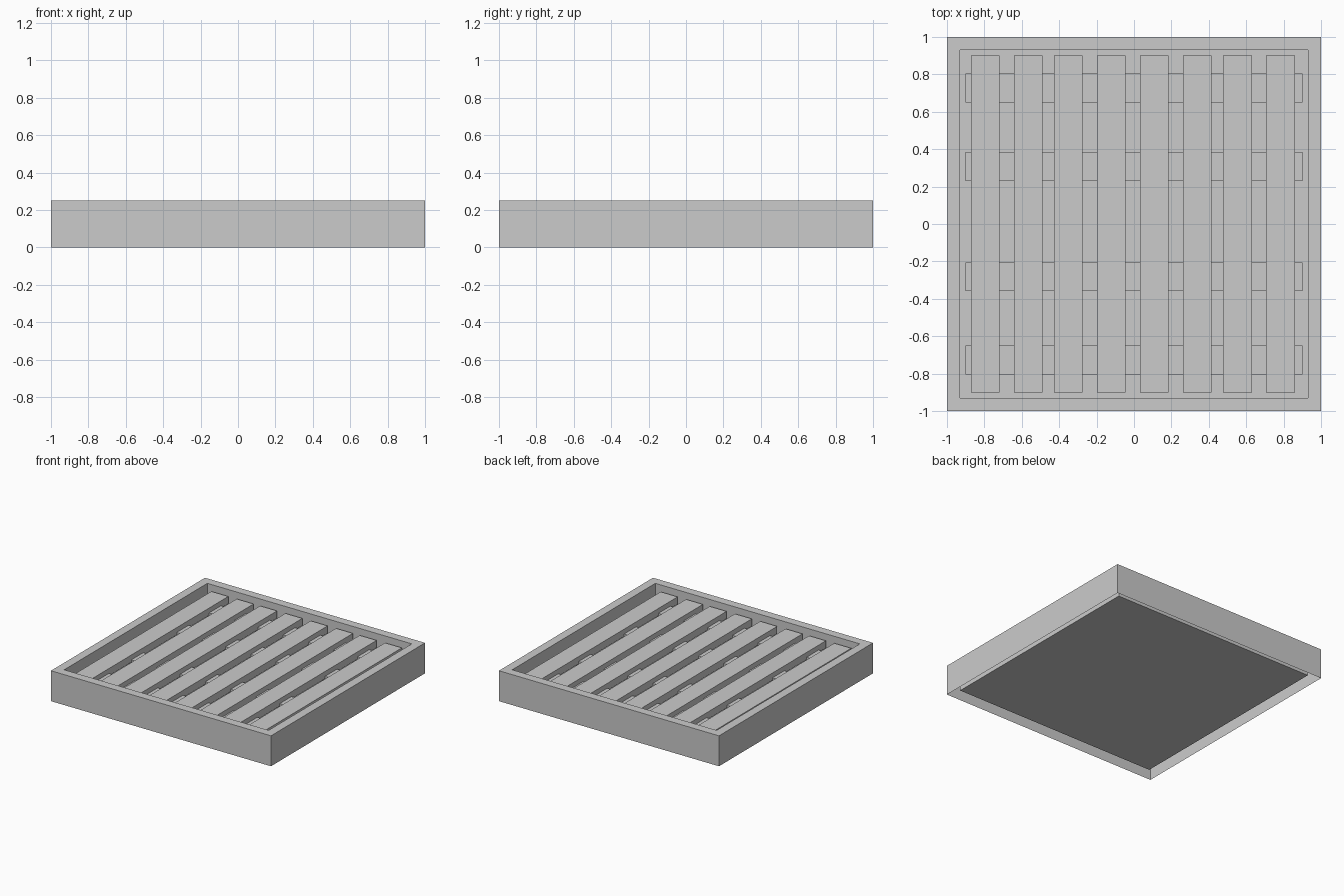
import bpy, bmesh
from mathutils import Vector

if "Cube" in bpy.data.objects:
    bpy.data.objects.remove(bpy.data.objects["Cube"])

FLOOR, SLAT_TOP, CROSS_TOP, THICK = 0.03, 0.21, 0.17, 0.06


def finish(bm, name):
    mesh = bpy.data.meshes.new(name)
    bm.to_mesh(mesh)
    bm.free()
    obj = bpy.data.objects.new(name, mesh)
    bpy.context.collection.objects.link(obj)
    return obj


def box(name, x0, x1, y0, y1, z0, z1):
    bm = bmesh.new()
    bmesh.ops.create_cube(bm, size=1)
    bmesh.ops.scale(bm, verts=bm.verts, vec=(x1 - x0, y1 - y0, z1 - z0))
    bmesh.ops.translate(bm, verts=bm.verts,
                        vec=((x0 + x1) / 2, (y0 + y1) / 2, (z0 + z1) / 2))
    return finish(bm, name)


# Tray: hollow shell, open below, with the top inset and pushed down to a floor
bm = bmesh.new()
bmesh.ops.create_cube(bm, size=1)
bmesh.ops.scale(bm, verts=bm.verts, vec=(2, 2, 0.25))
bmesh.ops.translate(bm, verts=bm.verts, vec=(0, 0, 0.125))
bottom = min(bm.faces, key=lambda f: f.calc_center_median().z)
bmesh.ops.delete(bm, geom=[bottom], context='FACES_ONLY')
top = max(bm.faces, key=lambda f: f.calc_center_median().z)
bmesh.ops.inset_region(bm, faces=[top], thickness=0.1)
walls = bmesh.ops.extrude_discrete_faces(bm, faces=[top])
floor = walls["faces"][0]
bmesh.ops.translate(bm, verts=floor.verts, vec=Vector((0, 0, FLOOR - 0.25)))
finish(bm, "tray")

# Lower cross slats, running left to right
for i, y in enumerate((-0.727, -0.282, 0.308, 0.727)):
    box(f"cross_slat_{i + 1}", -0.9, 0.9, y - 0.077, y + 0.077,
        CROSS_TOP - THICK, CROSS_TOP)

# Upper slats, running front to back
for i, x in enumerate((-0.795, -0.565, -0.352, -0.122, 0.108, 0.338, 0.553, 0.783)):
    box(f"top_slat_{i + 1}", x - 0.077, x + 0.077, -0.9, 0.9,
        SLAT_TOP - THICK, SLAT_TOP)
